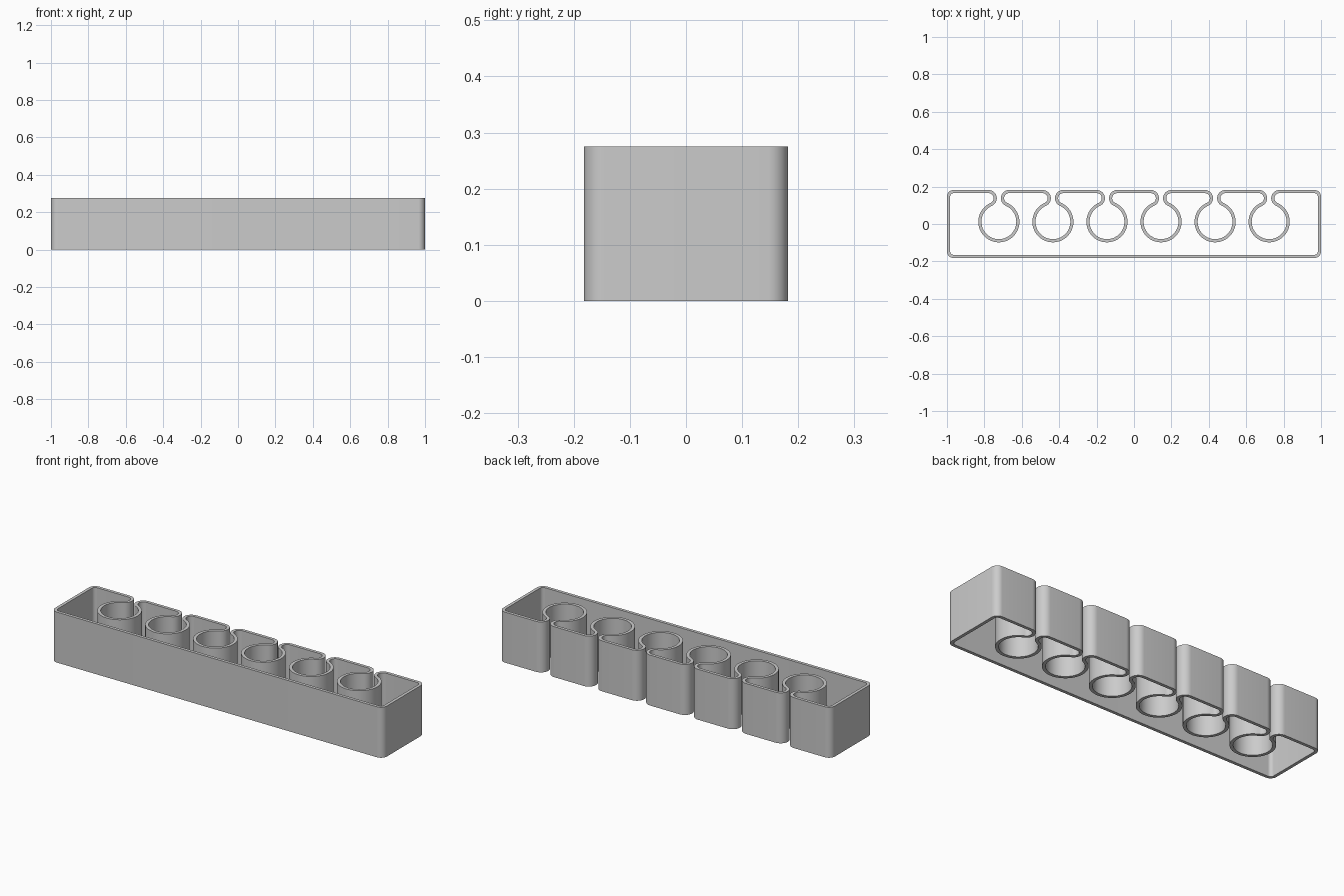
import bpy
import bmesh
from math import radians, degrees, atan2, sqrt, cos, sin

cube = bpy.data.objects.get("Cube")
if cube:
    bpy.data.objects.remove(cube, do_unlink=True)

# Main dimensions
HALF_X, HALF_Y, HEIGHT = 1.0, 0.182, 0.275
WALL = 0.017
CORNER = 0.036
HOLE_R, HOLE_Y, PITCH, COUNT = 0.093, 0.012, 0.289, 6
SLOT = 0.011  # half the slot opening

# Lip radius that is tangent to both the back wall and the hole
depth = HALF_Y - HOLE_Y
b = depth + HOLE_R - SLOT
LIP = b - sqrt(b * b - (SLOT ** 2 + depth ** 2 - HOLE_R ** 2))
LIP_X, LIP_Y = SLOT + LIP, HALF_Y - LIP
join = degrees(atan2(LIP_Y - HOLE_Y, LIP_X))

outer, inner = [], []


def arc(cx, cy, radius, start, end, steps, offset):
    """Add an arc to the outer path and its offset to the inner path."""
    for i in range(steps + 1):
        a = radians(start + (end - start) * i / steps)
        for path, r in ((outer, radius), (inner, radius + offset)):
            path.append((cx + r * cos(a), cy + r * sin(a)))


# Case corners, counter-clockwise
kx, ky = HALF_X - CORNER, HALF_Y - CORNER
arc(-kx, -ky, CORNER, 180, 270, 10, -WALL)
arc(kx, -ky, CORNER, 270, 360, 10, -WALL)
arc(kx, ky, CORNER, 0, 90, 10, -WALL)

# Keyhole clips along the back: lip, round socket, lip
for n in reversed(range(COUNT)):
    x = (n - (COUNT - 1) / 2) * PITCH
    arc(x + LIP_X, LIP_Y, LIP, 90, 180 + join, 18, -WALL)
    arc(x, HOLE_Y, HOLE_R, join, -180 - join, 56, WALL)
    arc(x - LIP_X, LIP_Y, LIP, 360 - join, 450, 18, -WALL)

arc(-kx, ky, CORNER, 90, 180, 10, -WALL)

# Sweep the wall section upward, open at top and bottom
bm = bmesh.new()
rings = [[bm.verts.new((px, py, z)) for px, py in path]
         for path, z in ((outer, 0), (outer, HEIGHT), (inner, HEIGHT), (inner, 0))]
count = len(outer)
for r in range(4):
    low, high = rings[r], rings[(r + 1) % 4]
    for i in range(count):
        j = (i + 1) % count
        bm.faces.new((low[i], low[j], high[j], high[i]))
bmesh.ops.remove_doubles(bm, verts=bm.verts, dist=0.00001)
bmesh.ops.recalc_face_normals(bm, faces=bm.faces)

mesh = bpy.data.meshes.new("clip_rack_wall")
bm.to_mesh(mesh)
bm.free()
rack = bpy.data.objects.new("clip_rack_wall", mesh)
bpy.context.collection.objects.link(rack)

# Plain grey finish
grey = bpy.data.materials.new("light_grey")
grey.use_nodes = True
colour = (0.6, 0.6, 0.6, 1)
grey.diffuse_color = colour
grey.node_tree.nodes["Principled BSDF"].inputs["Base Color"].default_value = colour
mesh.materials.append(grey)

bpy.ops.object.select_all(action='DESELECT')
rack.select_set(True)
bpy.context.view_layer.objects.active = rack
bpy.ops.object.shade_smooth_by_angle(angle=radians(30))
